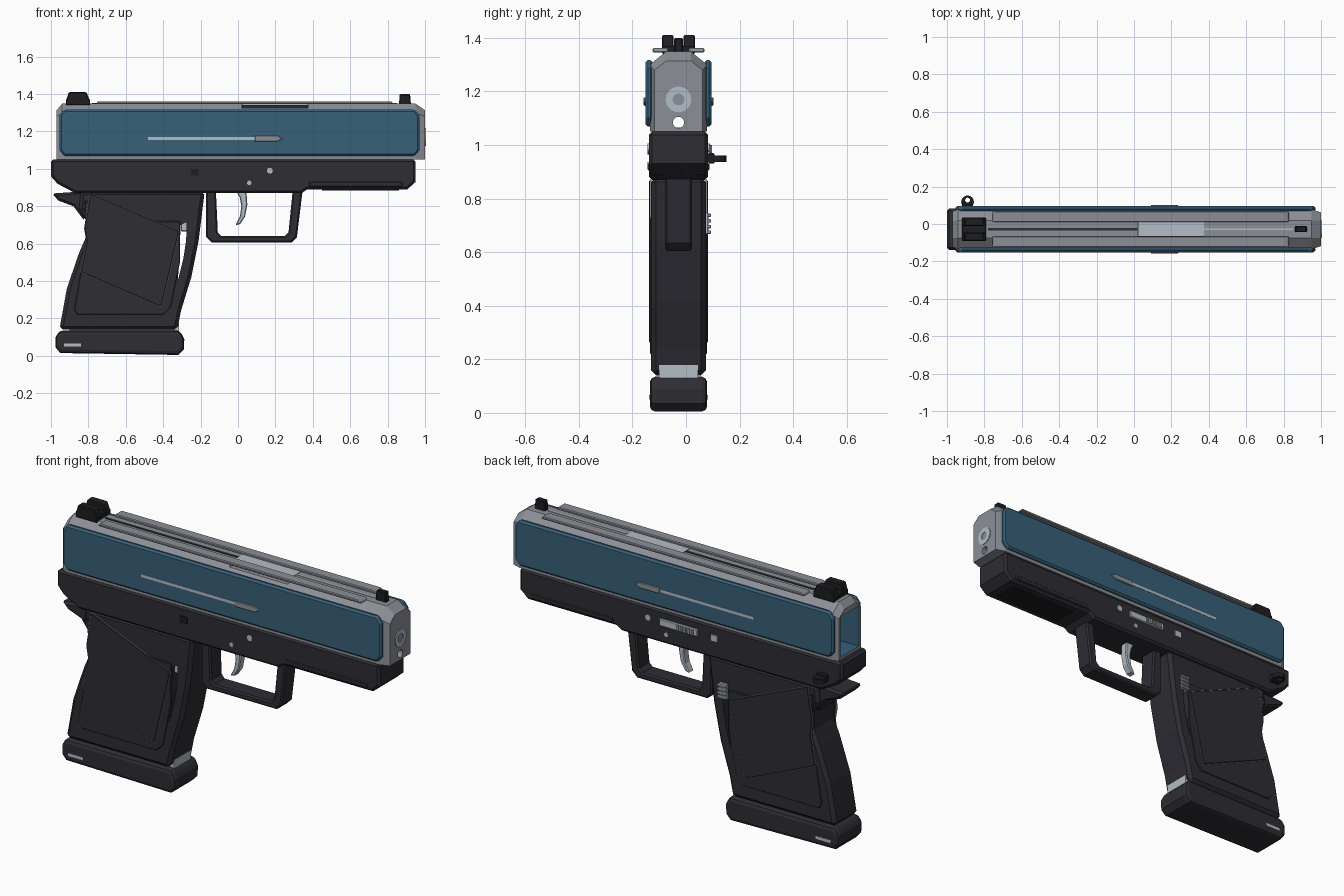
import bpy, bmesh, math
from mathutils import Matrix

if "Cube" in bpy.data.objects:
    bpy.data.objects.remove(bpy.data.objects["Cube"], do_unlink=True)

C = -0.028  # centre plane in y


def material(name, rgb):
    m = bpy.data.materials.new(name)
    m.use_nodes = True
    m.diffuse_color = (*rgb, 1)
    m.node_tree.nodes["Principled BSDF"].inputs["Base Color"].default_value = (*rgb, 1)
    return m


BLUE = material("steel blue", (0.04, 0.115, 0.19))
DARK = material("charcoal", (0.026, 0.026, 0.034))
BLACK = material("black", (0.013, 0.013, 0.016))
GREY = material("slide grey", (0.26, 0.28, 0.31))
LIGHT = material("light metal", (0.45, 0.51, 0.56))


def finish(name, bm, mats, bevel=0, segments=1, smooth=False):
    bmesh.ops.recalc_face_normals(bm, faces=bm.faces)
    mesh = bpy.data.meshes.new(name)
    bm.to_mesh(mesh)
    bm.free()
    for m in mats:
        mesh.materials.append(m)
    ob = bpy.data.objects.new(name, mesh)
    bpy.context.collection.objects.link(ob)
    if bevel:
        mod = ob.modifiers.new("bevel", "BEVEL")
        mod.width, mod.segments = bevel, segments
        mod.limit_method, mod.angle_limit = "ANGLE", math.radians(50)
    if smooth:
        bpy.ops.object.select_all(action="DESELECT")
        ob.select_set(True)
        bpy.context.view_layer.objects.active = ob
        bpy.ops.object.shade_smooth_by_angle(angle=math.radians(40))
    return ob


def prism(name, pts, near, far, mat, bevel=0, segments=1):
    """Side profile in x, z swept between two offsets from the centre plane."""
    bm = bmesh.new()
    a = [bm.verts.new((x, C + near, z)) for x, z in pts]
    b = [bm.verts.new((x, C + far, z)) for x, z in pts]
    bm.faces.new(a)
    bm.faces.new(b)
    for i in range(len(a)):
        j = (i + 1) % len(a)
        bm.faces.new((a[i], a[j], b[j], b[i]))
    return finish(name, bm, [mat], bevel, segments)


def box(name, x0, x1, near, far, z0, z1, mat, bevel=0):
    return prism(name, [(x0, z0), (x1, z0), (x1, z1), (x0, z1)], near, far, mat, bevel)


def rod(name, center, radius, length, axis, mat, sides=24):
    bm = bmesh.new()
    turn = {"x": Matrix.Rotation(math.pi / 2, 4, "Y"),
            "y": Matrix.Rotation(math.pi / 2, 4, "X"), "z": Matrix.Identity(4)}[axis]
    bmesh.ops.create_cone(bm, cap_ends=True, segments=sides, radius1=radius, radius2=radius,
                          depth=length, matrix=Matrix.Translation(center) @ turn)
    return finish(name, bm, [mat], smooth=True)


def cut(ob, cutter, index=0):
    for p in cutter.data.polygons:
        p.material_index = index
    if index:
        cutter.data.materials.clear()
        for m in ob.data.materials:
            cutter.data.materials.append(m)
        for p in cutter.data.polygons:
            p.material_index = index
    cutter.hide_render = True
    cutter.hide_viewport = True
    cutter.display_type = "WIRE"
    mod = ob.modifiers.new("cut", "BOOLEAN")
    mod.operation, mod.object, mod.solver = "DIFFERENCE", cutter, "EXACT"


# Slide: chamfered section lofted along x, hollow from the rear
bm = bmesh.new()
rings = []
for x, wide, drop in ((-0.97, 0.095, 0.035), (-0.94, 0.107, 0), (0.95, 0.107, 0), (1.0, 0.09, 0.035)):
    half = [(wide, 1.05), (wide, 1.30 - drop * 0.6), (0.047, 1.348 - drop)]
    ring = half + [(-y, z) for y, z in reversed(half)]
    rings.append([bm.verts.new((x, C + y, z)) for y, z in ring])
for a, b in zip(rings, rings[1:]):
    for i in range(6):
        j = (i + 1) % 6
        bm.faces.new((a[i], a[j], b[j], b[i]))
bm.faces.new(rings[0])
bm.faces.new(rings[-1])
slide = finish("slide", bm, [GREY, BLUE])
cut(slide, box("cavity_cutter", -1.1, 0.93, -0.078, 0.078, 1.065, 1.285, BLUE), 1)
cut(slide, rod("guide_hole_cutter", (0.95, C, 1.084), 0.021, 0.3, "x", GREY))
cut(slide, box("port_cutter", 0.02, 0.375, -0.2, 0.045, 1.324, 1.5, GREY))

# Barrel, with a bored muzzle
barrel = rod("barrel", (0.5, C, 1.17), 0.048, 1.008, "x", LIGHT)
cut(barrel, rod("bore_cutter", (1.0, C, 1.17), 0.022, 0.2, "x", LIGHT))
box("barrel_hood_side", 0.022, 0.373, -0.055, 0.043, 1.30, 1.342, DARK)
box("barrel_hood", 0.022, 0.373, -0.037, 0.043, 1.335, 1.35, LIGHT)

# Slide top: groove and twin rails
box("top_groove", -0.78, 0.02, -0.007, 0.007, 1.345, 1.351, DARK)
box("front_groove", 0.375, 0.85, -0.005, 0.005, 1.345, 1.351, LIGHT)
panel = [(-0.955, 1.10), (-0.955, 1.285), (-0.93, 1.317), (0.945, 1.317),
         (0.97, 1.285), (0.97, 1.10), (0.945, 1.068), (-0.93, 1.068)]
grip_border = [(-0.82, 0.83), (-0.81, 0.62), (-0.875, 0.25), (-0.86, 0.22),
               (-0.40, 0.22), (-0.36, 0.26), (-0.31, 0.5), (-0.31, 0.72), (-0.42, 0.72)]
grip_panel = [(-0.79, 0.868), (-0.315, 0.668), (-0.41, 0.262), (-0.84, 0.448),
              (-0.808, 0.61), (-0.82, 0.68)]
# Parts shared by both sides
for s, side in ((-1, "right"), (1, "left")):
    prism(side + "_top_rail", [(-0.76, 1.346), (0.83, 1.346), (0.82, 1.361), (-0.75, 1.361)],
          s * 0.038, s * 0.097, GREY, 0.004)
    prism(side + "_slide_panel", panel, s * 0.095, s * 0.124, BLUE, 0.01)
    box(side + "_slide_stripe", -0.48, 0.10, s * 0.12, s * 0.1255, 1.155, 1.17, LIGHT)
    prism(side + "_stripe_tab", [(0.09, 1.146), (0.21, 1.146), (0.24, 1.162), (0.21, 1.178), (0.09, 1.178)],
          s * 0.12, s * 0.13, GREY, 0.003)
    # Grip panel with a pale outline
    prism(side + "_grip_border", grip_border, s * 0.095, s * 0.106, DARK, 0.003)
    rim = [(-0.57 + (x + 0.57) * 1.012, 0.57 + (z - 0.57) * 1.01) for x, z in grip_panel]
    prism(side + "_grip_outline", rim, s * 0.1, s * 0.1065, GREY)
    prism(side + "_grip_panel", grip_panel, s * 0.1, s * 0.111, DARK, 0.003)
    box(side + "_base_mark", -0.93, -0.84, s * 0.1, s * 0.1095, 0.05, 0.066, LIGHT)
    box(side + "_dust_cover_step", 0.38, 0.88, s * 0.1, s * 0.115, 0.905, 0.93, DARK, 0.004)
    for x, z, r in ((0.17, 0.99, 0.016), (0.06, 0.925, 0.012)):
        rod(side + "_pin", (x, C + s * 0.108, z), r, 0.014, "y", LIGHT, 12)
    box(side + "_locking_block", -0.25, -0.21, s * 0.1, s * 0.116, 0.965, 1.0,
        LIGHT if s > 0 else BLACK)

# Sights
box("rear_sight_base", -0.92, -0.79, -0.062, 0.062, 1.34, 1.372, BLACK, 0.004)
for s in (-1, 1):
    prism("rear_sight_post", [(-0.92, 1.36), (-0.79, 1.36), (-0.81, 1.41), (-0.905, 1.41)],
          s * 0.018, s * 0.062, BLACK, 0.005)
prism("front_sight", [(0.86, 1.34), (0.925, 1.34), (0.92, 1.4), (0.865, 1.4)],
      -0.016, 0.016, BLACK, 0.004)

# Frame
prism("frame", [(-1.0, 1.05), (-1.0, 0.96), (-0.965, 0.92), (-0.87, 0.87), (0.34, 0.87),
                (0.37, 0.89), (0.905, 0.89), (0.95, 0.93), (0.95, 1.05)],
      -0.11, 0.11, DARK, 0.012)
box("dust_cover_recess", 0.45, 0.86, -0.065, 0.065, 0.884, 0.895, BLACK)

# Grip with tang and an opening behind the front strap
grip = prism("grip", [(-0.84, 0.88), (-0.85, 0.79), (-0.815, 0.73), (-0.815, 0.63), (-0.85, 0.55),
                      (-0.915, 0.36), (-0.955, 0.14), (-0.325, 0.14), (-0.305, 0.24), (-0.25, 0.42),
                      (-0.21, 0.62), (-0.178, 0.88)], -0.102, 0.102, DARK, 0.018)
cut(grip, prism("strap_gap_cutter", [(-0.307, 0.70), (-0.275, 0.715), (-0.277, 0.62),
                                     (-0.292, 0.52), (-0.322, 0.40), (-0.312, 0.55)], -0.3, 0.3, DARK))
prism("tang", [(-0.82, 0.88), (-0.995, 0.868), (-0.96, 0.83), (-0.88, 0.80), (-0.82, 0.72)],
      -0.08, 0.08, DARK, 0.012)

# Magazine and base pad
box("magazine", -0.90, -0.315, -0.073, 0.073, 0.10, 0.178, LIGHT)
prism("base_pad", [(-0.975, 0.045), (-0.95, 0.015), (-0.32, 0.005), (-0.29, 0.035), (-0.287, 0.09),
                   (-0.31, 0.135), (-0.955, 0.135), (-0.975, 0.1)], -0.107, 0.107, DARK, 0.02, 2)

# Trigger guard and trigger
prism("trigger_guard", [(-0.17, 0.88), (-0.17, 0.635), (-0.14, 0.605), (0.285, 0.605), (0.315, 0.635),
                        (0.345, 0.88), (0.292, 0.88), (0.27, 0.66), (0.25, 0.64), (-0.09, 0.64),
                        (-0.108, 0.66), (-0.118, 0.88)], -0.05, 0.05, DARK, 0.008)
prism("trigger", [(-0.01, 0.88), (0.045, 0.88), (0.05, 0.81), (0.038, 0.745), (0.012, 0.705),
                  (-0.015, 0.698), (0.01, 0.745), (0.018, 0.80), (0.01, 0.845)], -0.022, 0.022, LIGHT, 0.005)

# Left side controls: slide catch, ribbed release, loop lever
box("slide_catch", -0.13, 0.1, 0.1, 0.119, 0.965, 1.005, LIGHT, 0.004)
for i in range(5):
    box("catch_rib", -0.11 + i * 0.022, -0.098 + i * 0.022, 0.115, 0.125, 0.97, 1.0, GREY)
box("release_button", -0.305, -0.255, -0.09, 0.112, 0.665, 0.75, LIGHT, 0.004)
for i in range(4):
    box("release_rib", -0.305, -0.25, 0.108, 0.122, 0.668 + i * 0.021, 0.681 + i * 0.021, LIGHT, 0.003)
box("loop_mount", -0.92, -0.86, 0.1, 0.135, 0.93, 0.97, BLACK, 0.005)
loop = rod("loop", (-0.89, 0.118, 0.948), 0.034, 0.024, "z", BLACK)
cut(loop, rod("loop_hole_cutter", (-0.89, 0.128, 0.948), 0.013, 0.1, "z", BLACK, 16))
